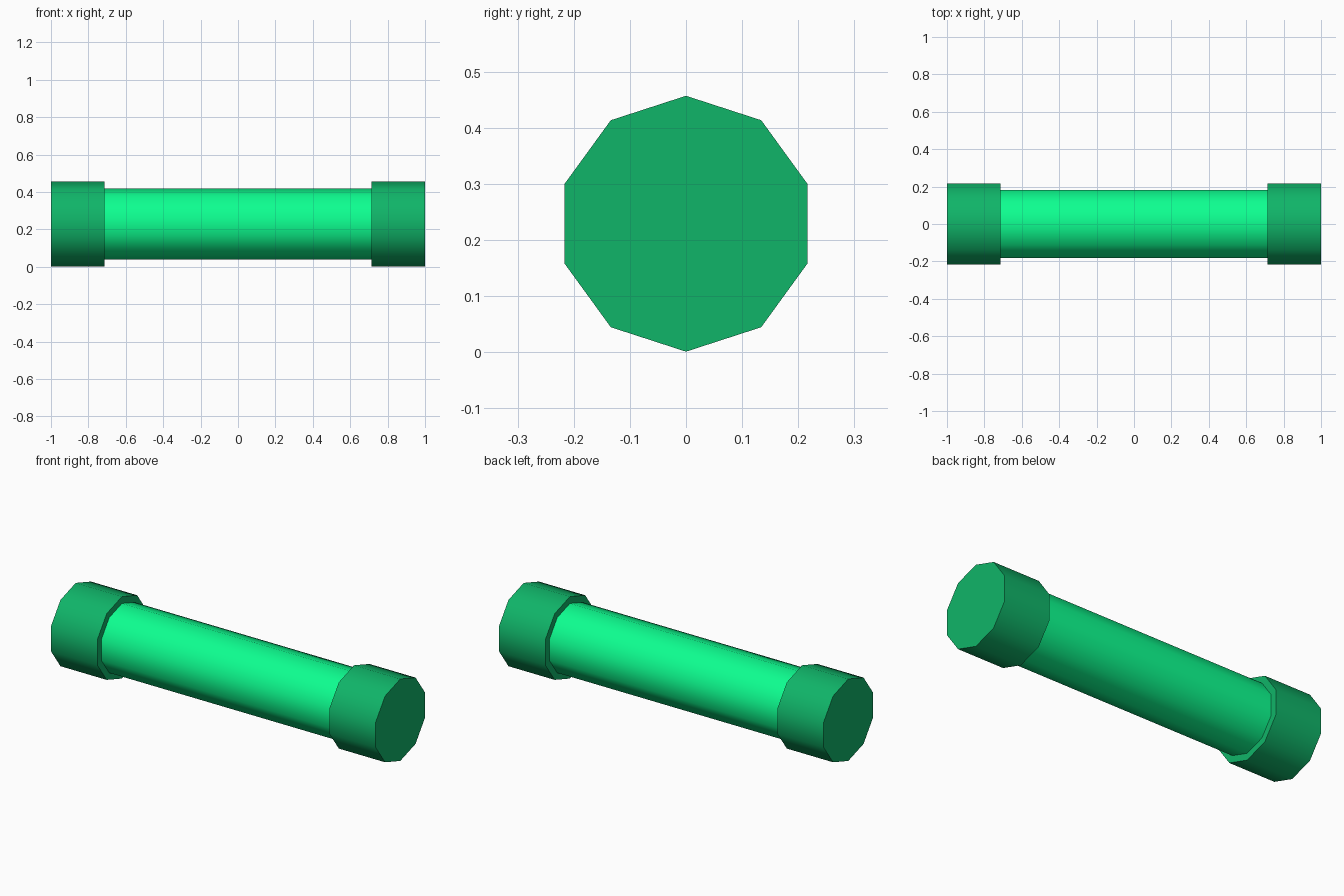
import bpy
from math import pi, radians

if "Cube" in bpy.data.objects:
    bpy.data.objects.remove(bpy.data.objects["Cube"])

CENTRE_Z = 0.229


def material(name, colour):
    mat = bpy.data.materials.new(name)
    mat.diffuse_color = colour
    mat.use_nodes = True
    mat.node_tree.nodes["Principled BSDF"].inputs["Base Color"].default_value = mat.diffuse_color
    return mat


def rod(name, x0, x1, radius, mat):
    """Ten-sided cylinder lying along x, with a corner pointing straight up."""
    bpy.ops.mesh.primitive_cylinder_add(
        vertices=10, radius=radius, depth=x1 - x0,
        location=((x0 + x1) / 2, 0, CENTRE_Z), rotation=(pi / 2, 0, pi / 2))
    obj = bpy.context.object
    obj.name = name
    obj.data.materials.append(mat)
    bpy.ops.object.shade_smooth_by_angle(angle=radians(45))
    return obj


tube_green = material("bright_green", (0.004, 1.0, 0.28, 1))
cap_green = material("dark_green", (0.005, 0.46, 0.14, 1))

# Central tube
rod("tube", -0.715, 0.715, 0.19, tube_green)

# End caps
rod("left_cap", -1.0, -0.715, 0.228, cap_green)
rod("right_cap", 0.715, 1.0, 0.228, cap_green)
